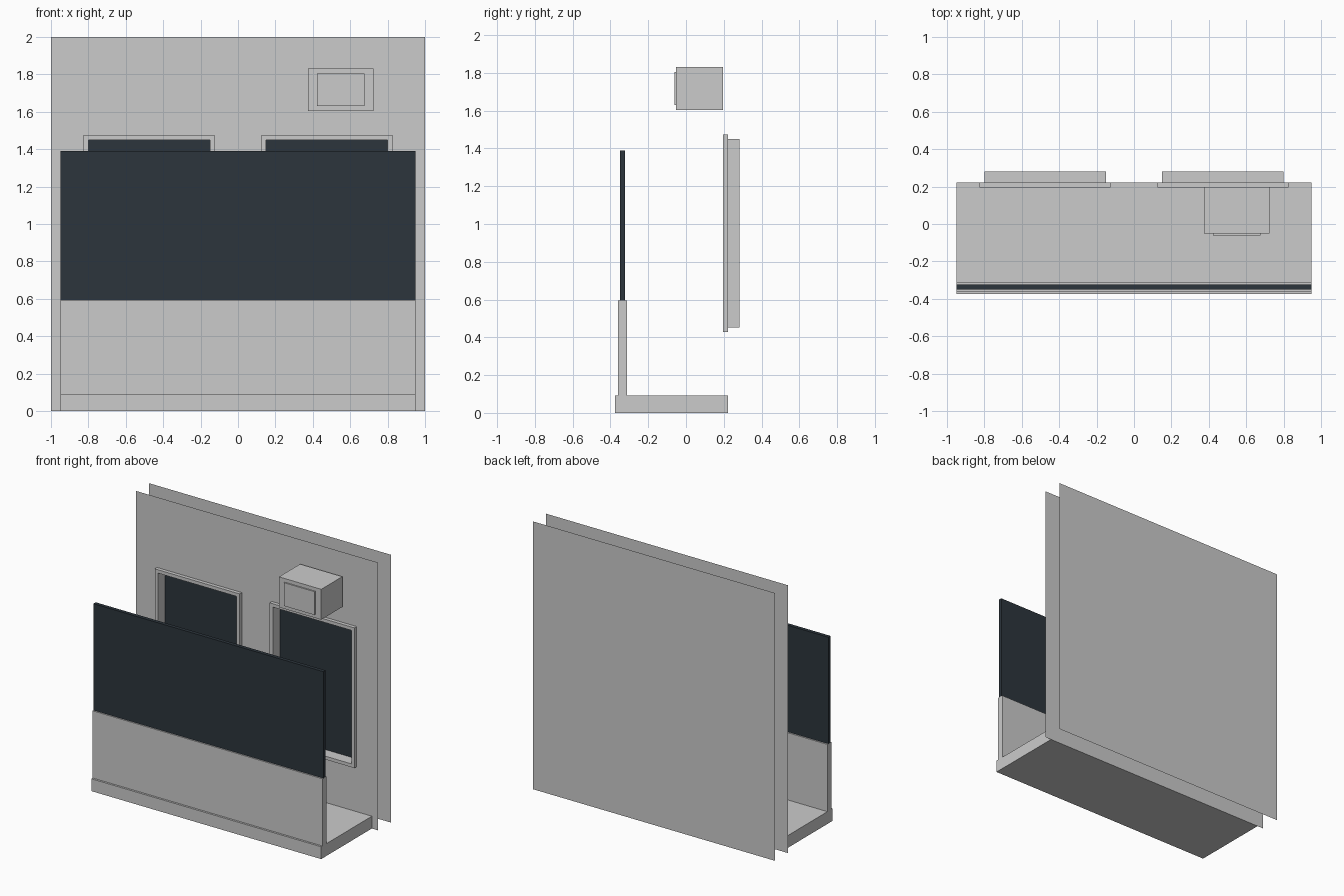
import bpy, bmesh

if "Cube" in bpy.data.objects:
    bpy.data.objects.remove(bpy.data.objects["Cube"])

WALL_Y, BACK_Y, GLASS_Y = 0.223, 0.375, 0.282
WIN_X, WIN_Z = (0.15, 0.80), (0.453, 1.45)

glass = bpy.data.materials.new("dark_glass")
glass.diffuse_color = (0.025, 0.035, 0.045, 1)
glass.use_nodes = True
glass.node_tree.nodes["Principled BSDF"].inputs["Base Color"].default_value = glass.diffuse_color


def make(name, quads, mat=None):
    """Object from a list of quads, welded where they touch."""
    bm = bmesh.new()
    for q in quads:
        bm.faces.new([bm.verts.new(p) for p in q])
    bmesh.ops.remove_doubles(bm, verts=bm.verts, dist=1e-5)
    me = bpy.data.meshes.new(name)
    bm.to_mesh(me)
    bm.free()
    ob = bpy.data.objects.new(name, me)
    bpy.context.collection.objects.link(ob)
    if mat:
        me.materials.append(mat)
    return ob


def panel(x, z, y):
    """Upright quad facing the front."""
    return [(x[0], y, z[0]), (x[1], y, z[0]), (x[1], y, z[1]), (x[0], y, z[1])]


def sleeve(x, z, y0, y1):
    """Four quads lining a rectangular opening, facing inward."""
    a, b = panel(x, z, y0), panel(x, z, y1)
    return [[a[i], a[(i + 1) % 4], b[(i + 1) % 4], b[i]] for i in range(4)]


def box(name, x, y, z, mat=None):
    quads = [panel(x, z, y[0]), panel(x, z, y[1])[::-1]]
    quads += [q[::-1] for q in sleeve(x, z, *y)]
    return make(name, quads, mat)


def ring(xi, zi, xo, zo, y):
    """Flat border between two rectangles."""
    a, b = panel(xo, zo, y), panel(xi, zi, y)
    return [[a[i], a[(i + 1) % 4], b[(i + 1) % 4], b[i]] for i in range(4)]


openings = [(-WIN_X[1], -WIN_X[0]), WIN_X]

# Front wall sheet with two openings and their reveals
xs = [-1, *openings[0], *openings[1], 1]
zs = [0, *WIN_Z, 2]
quads = [panel(xs[i:i + 2], zs[j:j + 2], WALL_Y)
         for i in range(5) for j in range(3) if not (j == 1 and i in (1, 3))]
for ox in openings:
    quads += sleeve(ox, WIN_Z, WALL_Y, GLASS_Y)
make("front_wall", quads)

# Back wall sheet
make("back_wall", [panel((-1, 1), (0, 2), BACK_Y)[::-1]])

# Window frames and panes
for side, ox in zip(("left", "right"), openings):
    m, y0 = 0.025, 0.196
    outer_x = (ox[0] - m, ox[1] + m)
    outer_z = (WIN_Z[0] - m, WIN_Z[1] + m)
    quads = ring(ox, WIN_Z, outer_x, outer_z, y0)
    quads += [q[::-1] for q in ring(ox, WIN_Z, outer_x, outer_z, WALL_Y)]
    quads += [q[::-1] for q in sleeve(outer_x, outer_z, y0, WALL_Y)]
    quads += sleeve(ox, WIN_Z, y0, WALL_Y)
    make(f"window_frame_{side}", quads)
    make(f"window_pane_{side}", [panel(ox, WIN_Z, GLASS_Y)], glass)

# Balcony slab, parapet and glass railing
W = (-0.95, 0.95)
box("balcony_floor", W, (-0.375, WALL_Y), (0, 0.092))
box("parapet", W, (-0.36, -0.312), (0.092, 0.594))
box("glass_railing", W, (-0.35, -0.323), (0.594, 1.39), glass)

# Air conditioner with raised front grille
box("air_conditioner", (0.375, 0.724), (-0.052, 0.197), (1.604, 1.831))
box("air_conditioner_grille", (0.422, 0.675), (-0.062, -0.052), (1.63, 1.804))
